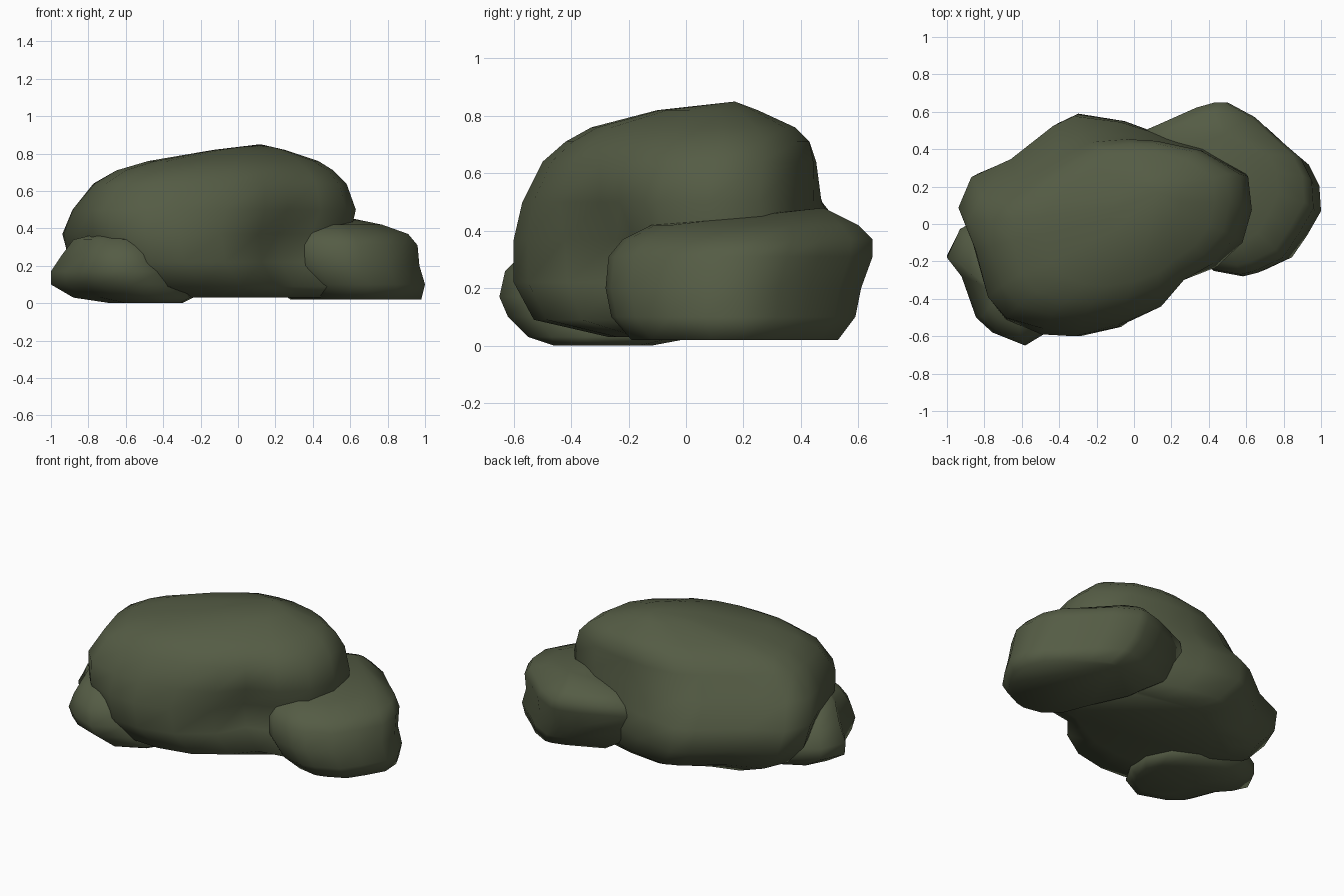
import bpy
import bmesh
from mathutils import Vector

cube = bpy.data.objects.get("Cube")
if cube:
    bpy.data.objects.remove(cube, do_unlink=True)

leaf_green = bpy.data.materials.new("dark olive green")
leaf_green.use_nodes = True
colour = (0.09, 0.107, 0.059, 1)
leaf_green.diffuse_color = colour
shader = leaf_green.node_tree.nodes["Principled BSDF"]
shader.inputs["Base Color"].default_value = colour
shader.inputs["Roughness"].default_value = 0.9


def normalised(outline):
    """Scale a plan outline into the unit square."""
    xs, ys = zip(*outline)
    low = Vector((min(xs), min(ys)))
    span = Vector((max(xs), max(ys))) - low
    return [Vector(((x - low.x) / span.x, (y - low.y) / span.y)) for x, y in outline]


def make_lump(name, base, crown, rings, apex, dents=()):
    """Loft rings of (height, left, right, front, back, blend from base to crown)."""
    base, crown = normalised(base), normalised(crown)
    bm = bmesh.new()
    loops = []
    for height, left, right, front, back, blend in rings:
        loop = []
        for low, high in zip(base, crown):
            u, v = low.lerp(high, blend)
            point = (left + u * (right - left), front + v * (back - front), height)
            loop.append(bm.verts.new(point))
        loops.append(loop)
    count = len(base)
    for lower, upper in zip(loops, loops[1:]):
        for i in range(count):
            j = (i + 1) % count
            bm.faces.new((lower[i], lower[j], upper[j], upper[i]))
    # Close the crown with a fan and the underside with a flat face
    tip = bm.verts.new(apex)
    for i in range(count):
        bm.faces.new((loops[-1][i], loops[-1][(i + 1) % count], tip))
    bm.faces.new(loops[0][::-1])
    # Soft hollows between the leafy swellings
    for centre, radius, push in dents:
        for vert in bm.verts:
            near = 1 - (vert.co - Vector(centre)).length / radius
            if near > 0:
                vert.co += Vector(push) * near
    bmesh.ops.recalc_face_normals(bm, faces=bm.faces)
    for face in bm.faces:
        face.smooth = True
    mesh = bpy.data.meshes.new(name)
    bm.to_mesh(mesh)
    bm.free()
    mesh.materials.append(leaf_green)
    obj = bpy.data.objects.new(name, mesh)
    bpy.context.collection.objects.link(obj)


# Large central mass: bulging low at the back, fuller at the front higher up
make_lump(
    "main_foliage",
    [(-.94, .1), (-.85, -.1), (-.78, -.41), (-.69, -.53), (-.48, -.59), (-.3, -.6),
     (-.07, -.55), (.14, -.43), (.26, -.31), (.44, -.25), (.57, -.08), (.63, .1),
     (.6, .29), (.37, .42), (.12, .49), (-.05, .55), (-.31, .59), (-.42, .54),
     (-.65, .36), (-.87, .27)],
    [(-.82, 0), (-.83, -.14), (-.77, -.35), (-.67, -.46), (-.48, -.52), (-.3, -.53),
     (-.07, -.5), (.14, -.43), (.28, -.33), (.44, -.23), (.57, -.08), (.61, .1),
     (.6, .28), (.37, .42), (.12, .47), (-.05, .47), (-.25, .44), (-.4, .36),
     (-.6, .23), (-.75, .1)],
    [(.03, -.6, .64, -.27, .42, 0), (.09, -.78, .65, -.53, .52, 0),
     (.22, -.9, .6, -.6, .59, 0), (.37, -.94, .6, -.6, .58, .1),
     (.5, -.89, .63, -.57, .49, .5), (.64, -.78, .58, -.5, .46, .8),
     (.71, -.65, .51, -.42, .43, 1), (.76, -.48, .43, -.33, .38, 1),
     (.82, -.13, .25, -.1, .25, 1)],
    (.12, .17, .85),
    [((.32, -.28, .3), .3, (-.04, .12, 0)), ((-.75, -.5, .18), .3, (.05, .06, 0))],
)

# Medium clump on the model's left
left_plan = [
    (.08, .5), (.1, .35), (.24, .05), (.32, -.15), (.44, -.25), (.6, -.28), (.68, -.26),
    (.83, -.19), (.92, -.06), (1, .08), (.99, .23), (.93, .35), (.8, .46),
    (.68, .57), (.53, .65), (.47, .65), (.36, .62)]
make_lump(
    "left_foliage", left_plan, left_plan,
    [(.02, .28, .98, -.19, .53, 0), (.1, .16, 1, -.26, .59, 0),
     (.2, .08, .97, -.28, .61, 0), (.31, .06, .96, -.27, .65, 0),
     (.37, .08, .91, -.22, .65, 0), (.42, .17, .77, -.12, .6, 0)],
    (.48, .48, .48),
)

# Small low clump at the front on the model's right
right_plan = [
    (-1, -.18), (-.92, -.28), (-.84, -.5), (-.75, -.58), (-.57, -.65), (-.4, -.55),
    (-.32, -.4), (-.3, -.2), (-.38, -.02), (-.55, .07), (-.78, .06), (-.93, -.03)]
make_lump(
    "right_foliage", right_plan, right_plan,
    [(0, -.68, -.3, -.46, -.12, 0), (.03, -.88, -.24, -.55, .04, 0),
     (.1, -1, -.28, -.62, .07, 0), (.17, -1, -.32, -.65, .07, 0),
     (.26, -.94, -.38, -.63, .02, 0), (.34, -.88, -.45, -.55, -.1, 0)],
    (-.72, -.38, .38),
)
